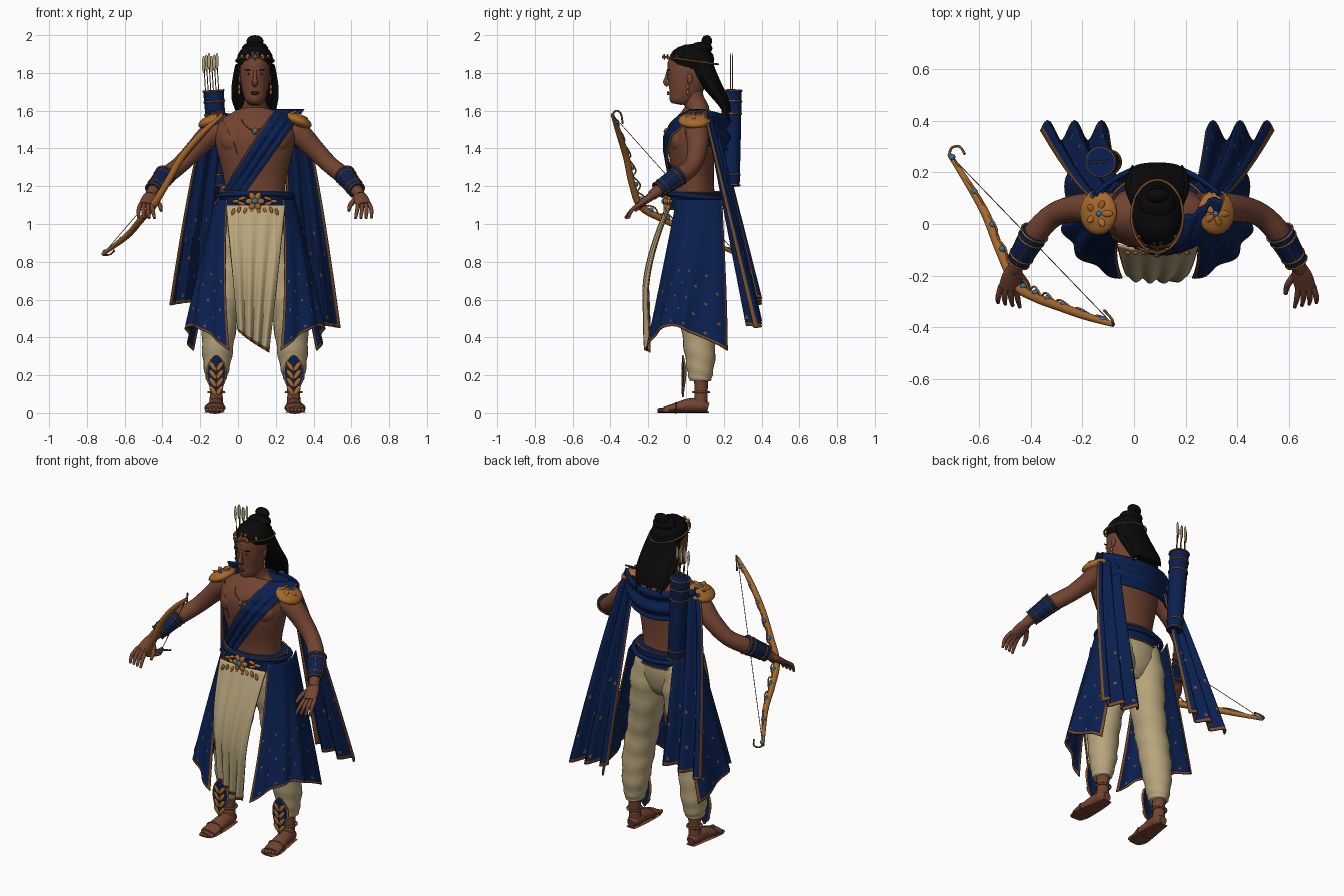
import bpy, bmesh
from math import sin, cos, pi, radians, sqrt
from mathutils import Vector, Matrix, Euler

cube = bpy.data.objects.get("Cube")
if cube:
    bpy.data.objects.remove(cube, do_unlink=True)

CENTRE = .09  # the body stands a little to its left of the origin


def material(name, *rgb):
    mat = bpy.data.materials.new(name)
    mat.use_nodes = True
    mat.diffuse_color = (*rgb, 1)
    mat.node_tree.nodes["Principled BSDF"].inputs["Base Color"].default_value = (*rgb, 1)
    return mat


skin = material("brown skin", .17, .058, .031)
blue = material("deep blue cloth", .003, .014, .078)
cream = material("cream cloth", .47, .375, .2)
gold = material("orange gold", .38, .14, .025)
trim = material("dull gold trim", .19, .075, .022)
black = material("black hair", .003, .003, .003)
gem = material("light blue gem", .03, .17, .38)
lip = material("dark lip", .11, .035, .025)
white = material("eye white", .4, .36, .32)


def lerp(a, b, t):
    return a + (b - a) * t


def finish(bm, name, *mats):
    bmesh.ops.recalc_face_normals(bm, faces=bm.faces)
    bmesh.ops.translate(bm, verts=bm.verts, vec=(CENTRE, 0, 0))
    mesh = bpy.data.meshes.new(name)
    bm.to_mesh(mesh)
    bm.free()
    for mat in mats:
        mesh.materials.append(mat)
    mesh.shade_smooth()
    mesh.set_sharp_from_angle(angle=radians(55))
    obj = bpy.data.objects.new(name, mesh)
    bpy.context.collection.objects.link(obj)
    return obj


def spline(pts, steps, closed=False):
    n, out = len(pts), []
    get = lambda i: pts[i % n] if closed else pts[max(0, min(n - 1, i))]
    for i in range(n if closed else n - 1):
        a, b, c, d = (get(i + k) for k in (-1, 0, 1, 2))
        for j in range(steps):
            t = j / steps
            out.append([q + t / 2 * (r - p + t * (2 * p - 5 * q + 4 * r - w + t * (3 * (q - r) + w - p)))
                        for p, q, r, w in zip(a, b, c, d)])
    return out if closed else out + [list(pts[-1])]


def sweep(name, paths, mat, sides=16, steps=4, ref=(1, 0, 0), closed=False, ripple=0):
    """Loft ellipses along paths of (x, y, z, radius, other radius)."""
    bm = bmesh.new()
    for path in paths:
        pts = spline([p if len(p) == 5 else (*p, p[3]) for p in path], steps, closed)
        n, rings = len(pts), []
        for k, (x, y, z, ra, rb) in enumerate(pts):
            ahead = pts[(k + 1) % n] if closed else pts[min(k + 1, n - 1)]
            behind = pts[k - 1] if closed else pts[max(k - 1, 0)]
            t = (Vector(ahead[:3]) - Vector(behind[:3])).normalized()
            a = Vector(ref) - t * t.dot(Vector(ref))
            a.normalize()
            b = t.cross(a)
            ring = []
            for j in range(sides):
                g = 2 * pi * j / sides
                f = 1 + ripple * sin(k * 1.6 + 2 * sin(g))
                ring.append(bm.verts.new(Vector((x, y, z)) + a * ra * f * cos(g) + b * rb * f * sin(g)))
            rings.append(ring)
        for k in range(n if closed else n - 1):
            p, q = rings[k], rings[(k + 1) % n]
            for j in range(sides):
                bm.faces.new((p[j - 1], p[j], q[j], q[j - 1]))
        if not closed:
            bm.faces.new(rings[0])
            bm.faces.new(rings[-1])
    return finish(bm, name, mat)


def hoop(name, c, rx, ry, r, mat, axis=(0, 0, 1)):
    turn = Vector((0, 0, 1)).rotation_difference(Vector(axis))
    pts = [(*(Vector(c) + turn @ Vector((rx * cos(k * pi / 8), ry * sin(k * pi / 8), 0))), r) for k in range(16)]
    return sweep(name, [pts], mat, 8, 2, axis, True)


def blobs(name, items, mat):
    """Ellipsoids given as (centre, radii, rotation)."""
    bm = bmesh.new()
    for c, r, *rot in items:
        place = Matrix.LocRotScale(Vector(c), Euler(rot[0] if rot else (0, 0, 0)), Vector(r))
        bmesh.ops.create_uvsphere(bm, u_segments=16, v_segments=10, radius=1, matrix=place)
    return finish(bm, name, mat)


def sheet(name, shape, nu, nv, mats, motif=False, thick=.008):
    """Cloth from shape(u, v); border faces and scattered motifs take the second colour."""
    bm = bmesh.new()
    grid = [[bm.verts.new(shape(i / nu, j / nv)) for j in range(nv + 1)] for i in range(nu + 1)]
    for i in range(nu):
        for j in range(nv):
            face = bm.faces.new((grid[i][j], grid[i][j + 1], grid[i + 1][j + 1], grid[i + 1][j]))
            edge = i == nu - 1 or j in (0, nv - 1)
            spot = motif and i > nu * .45 and i % 6 == 3 and (j + i // 6 * 4) % 9 == 4
            face.material_index = int(len(mats) > 1 and (edge or spot))
    obj = finish(bm, name, *mats)
    solid = obj.modifiers.new("thickness", "SOLIDIFY")
    solid.thickness, solid.offset = thick, 0
    return obj


# Torso and neck, as (height, depth centre, half width, half depth)
TORSO = [(1.04, .06, .165, .12), (1.15, .045, .16, .108), (1.25, .04, .168, .108), (1.38, .03, .2, .122),
         (1.47, .03, .215, .125), (1.54, .045, .195, .1), (1.585, .055, .125, .075), (1.61, .06, .075, .062),
         (1.66, .04, .056, .056), (1.72, .03, .055, .055)]
sweep("torso", [[(0, y, z, rx, ry) for z, y, rx, ry in TORSO]], skin, 32)
blobs("chest_muscles", [((s * .085, -.03, 1.44), (.1, .056, .075)) for s in (1, -1)], skin)


def chest(x, z, gap=.014):
    """Depth of the front of the torso."""
    h = min(z, 1.5)
    low, high = next((a, b) for a, b in zip(TORSO, TORSO[1:]) if h <= b[0])
    y, rx, ry = (lerp(low[k], high[k], (h - low[0]) / (high[0] - low[0])) for k in (1, 2, 3))
    return y - ry * sqrt(max(.06, 1 - (x / rx) ** 2)) - gap + max(0, (z - 1.5) * 10) ** 2 * .1


# Head and face
HEAD = [(1.635, -.05, .02, .025), (1.65, -.045, .045, .05), (1.69, -.02, .063, .08), (1.74, 0, .074, .1),
        (1.8, .01, .08, .11), (1.86, .015, .078, .108), (1.91, .02, .06, .085), (1.93, .02, .02, .03)]
sweep("head", [[(0, y, z, rx, ry) for z, y, rx, ry in HEAD]], skin, 28)
sweep("nose", [[(0, -.092, 1.82, .008), (0, -.103, 1.775, .01), (0, -.11, 1.75, .016, .012),
                (0, -.094, 1.735, .012)]], skin, 10)
both = (1, -1)
blobs("ears", [((s * .078, .02, 1.77), (.009, .016, .028)) for s in both], skin)
blobs("eyes", [((s * .033, -.086, 1.795), (.014, .007, .005)) for s in both], white)
blobs("pupils", [((s * .033, -.091, 1.795), (.006, .003, .005)) for s in both], black)
blobs("eyebrows", [((s * .035, -.09, 1.815), (.021, .006, .003), (0, s * -.12, 0)) for s in both], black)
blobs("lips", [((0, -.095, z), (.023, .007, .005)) for z in (1.697, 1.688)], lip)
blobs("earrings", [((s * .084, .01, z), (.007, .007, .014)) for s in both for z in (1.725, 1.698)], gold)

# Hair swept back, with loose strands and a top knot
blobs("hair_cap", [((0, .03, 1.87), (.096, .12, .083)), ((0, .08, 1.93), (.07, .06, .035)),
                   ((0, .11, 1.968), (.045, .028, .032))], black)
sweep("back_hair", [[(0, .06, 1.87, .085, .08), (0, .1, 1.8, .105, .06), (0, .15, 1.72, .113, .045),
                     (0, .195, 1.65, .108, .033), (0, .22, 1.59, .09, .02)]], black, 24)
sweep("hair_strands", [[(x * .85, .08, 1.84, .02), (x, .13, 1.74, .023), (x * 1.02, .18, 1.66, .021),
                        (x * .95, .225, 1.57 + .02 * cos(k * 2), .004)]
                       for k, x in enumerate(.1 * (j / 4 - 1) for j in range(9))], black, 8)

# Head band with jewels
hoop("head_band", (0, .03, 1.865), .1, .142, .005, trim, (0, .14, 1))
blobs("head_band_jewels", [((.08 * sin(a), .03 - .145 * cos(a), 1.885), (.011, .006, .01 + .006 * cos(a)))
                           for a in (-1, -.5, 0, .5, 1)], gold)
blobs("forehead_gem", [((0, -.123, 1.885), (.006, .005, .008))], gem)
blobs("forehead_mark", [((0, -.095, 1.843), (.004, .004, .016))], white)

# Arms, hands, bracers and shoulder plates
for s, side in ((1, "left"), (-1, "right")):
    def m(*pts):
        return [(s * p[0], *p[1:]) for p in pts]

    sweep(side + "_arm", [m((.16, .055, 1.51, .065), (.24, .06, 1.47, .062), (.315, .06, 1.395, .053),
                            (.4, .035, 1.31, .046), (.475, -.04, 1.25, .046), (.54, -.15, 1.175, .031),
                            (.555, -.18, 1.15, .027))], skin, 20)
    sweep(side + "_palm", [m((.55, -.165, 1.16, .027, .022), (.56, -.2, 1.135, .04, .021),
                             (.575, -.25, 1.1, .04, .016))], skin)
    fingers = [m((.547 + .019 * k, -.24, 1.107, .012), (.541 + .025 * k, -.285, 1.075, .011),
                 (.532 + .028 * k, -.322 + .006 * k, 1.03, .007)) for k in range(4)]
    thumb = m((.53, -.2, 1.13, .014), (.505, -.235, 1.1, .013), (.497, -.27, 1.07, .008))
    sweep(side + "_fingers", fingers + [thumb], skin, 10)
    top, low = Vector((s * .475, -.035, 1.26)), Vector((s * .538, -.145, 1.18))
    sweep(side + "_bracer", [[(*top, .055), (*top.lerp(low, .5), .05), (*low, .045)]], blue, 20)
    for k, t in enumerate((0, .2, .8, 1)):
        hoop(f"{side}_bracer_band_{k}", top.lerp(low, t), lerp(.055, .045, t), lerp(.055, .045, t), .0035, gold, low - top)
    turn = Vector((0, 0, 1)).rotation_difference(low - top)
    spokes = [turn @ Vector((cos(a), sin(a), 0)) for a in (k * pi / 3 for k in range(6))]
    sweep(side + "_bracer_bars", [[(*(top + d * .055), .002), (*(low + d * .045), .002)] for d in spokes], gold, 6)
    tilt = (0, s * .4, 0)
    blobs(side + "_shoulder_plate", [((s * .228, .045, 1.548), (.078, .088, .033), tilt)], gold)
    petals = [((s * .226 + .032 * cos(a), .04 + .032 * sin(a), 1.579 - .4 * s * .032 * cos(a)), (.024, .013, .007),
               (0, tilt[1], a)) for a in (2 * pi * k / 5 for k in range(5))]
    blobs(side + "_shoulder_petals", petals, gold)
    blobs(side + "_shoulder_gem", [((s * .226, .04, 1.584), (.011, .011, .008))], gem)

    # Trousers, feet and shin guards
    sweep(side + "_trouser_leg", [m((.085, .06, 1.12, .085, .105), (.105, .065, .97, .108, .125),
                                    (.125, .07, .8, .1, .108), (.16, .06, .62, .09, .098), (.19, .065, .45, .09, .09),
                                    (.2, .075, .3, .078, .08), (.205, .075, .2, .06, .065),
                                    (.205, .075, .17, .05, .055))], cream, 24, 5, ripple=.035)
    sweep(side + "_ankle", [m((.205, .08, .22, .042), (.205, .08, .11, .034), (.205, .075, .04, .038))], skin)
    sweep(side + "_foot", [m((.205, .118, .03, .025, .024), (.205, .08, .038, .04, .036), (.207, .02, .04, .042, .038),
                             (.212, -.06, .027, .05, .025), (.215, -.115, .018, .048, .016))], skin)
    blobs(side + "_toes", [((s * (.177 + .019 * k), -.13 + .007 * k, .014), (.012, .022, .013)) for k in range(5)], skin)
    sweep(side + "_sole", [m((.205, .12, .004, .03, .004), (.205, .04, .004, .042, .004),
                             (.215, -.1, .004, .054, .004), (.215, -.15, .004, .035, .004))], skin)
    hoop(side + "_anklet", (s * .205, .08, .11), .042, .042, .006, trim)
    hoop(side + "_foot_strap", (s * .212, -.055, .027), .052, .028, .004, trim, (0, 1, 0))

    def shin(u, v):
        x = (2 * v - 1) * (.004 + .05 * sin(pi * u ** .8) ** .9)
        return s * .205 + x, -.016 + 5 * x * x, .305 - .22 * u

    sheet(side + "_shin_guard", shin, 24, 14, (blue, gold))
    blobs(side + "_shin_leaves", [((s * .205 + d * .018, -.019, .12 + .042 * k), (.012, .006, .029), (0, d * .6, 0))
                                  for k in range(4) for d in both], gold)

    # Skirt side panel, open at the front and wide open at the back
    def skirt(u, v):
        a = radians(lerp(lerp(44, 22, u), lerp(125, 115, u), v))
        fold = 1 + .035 * u * sin(v * pi * 7)
        depth = lerp(.15, .235, u) * (lerp(1.5, 2.1, u) if a > pi / 2 else 1)
        return (s * lerp(.21, .36, u) * fold * sin(a), lerp(.06, .01, u) - depth * fold * cos(a),
                lerp(1.13, .33 + .13 * sin(pi * v), u))

    sheet(side + "_skirt_panel", skirt, 60, 48, (blue, trim), True)

    # Long mantle tail falling behind the shoulder
    hem = .45 if s > 0 else .57

    def tail(u, v):
        x = lerp(lerp(.15, .25, v), lerp(.19, .45, v), u ** .75)
        wave = .03 * sin(v * pi * 5) * (.3 + u)
        return s * x, lerp(.15, .36, u) + wave - .05 * v * (1 - u), lerp(1.57, hem + .04 * (1 - v), u)

    sheet(side + "_mantle_tail", tail, 60, 30, (blue, trim), True)

# Seat joining the trouser legs
sweep("trouser_seat", [[(0, .06, 1.13, .172, .125), (0, .065, 1.03, .18, .125), (0, .065, .93, .15, .1),
                        (0, .065, .88, .07, .06)]], cream, 28)


# Diagonal sash and the mantle across the upper back
def sash(u, v):
    x, z = lerp(lerp(.1, .26, v), lerp(-.22, -.1, v), u), lerp(1.605, 1.1, u)
    return x, chest(x, z, .02) + .005 * sin(v * pi * 6), z


def mantle(u, v):
    x = lerp(.24, -.24, u)
    return x, .22 - 1.9 * x * x + .012 * sin(v * pi * 4), lerp(1.6, 1.42, v) - .03 * sin(pi * u)


sheet("chest_sash", sash, 60, 32, (blue, trim))
sheet("back_mantle", mantle, 30, 20, (blue,), thick=.012)


# Front apron in soft folds
def apron(u, v):
    x = lerp(lerp(-.155, .16, v), lerp(-.09, .075, v), u)
    bulge = -.1 - .12 * sin(min(1, u * 1.5) * pi / 2) + .03 * max(0, u - .6)
    return x, bulge + .012 * sin(v * pi * 8 + u * 2) * (.1 + u) + .8 * x * x, lerp(1.1, lerp(.44, .32, v ** .8), u)


sheet("front_apron", apron, 40, 60, (cream, trim))

# Belt with flower buckle and leaf pendants
sweep("belt", [[(0, .05, z, .19, .14) for z in (1.08, 1.12, 1.17)]], blue, 32)
for k, z in enumerate((1.08, 1.17)):
    hoop(f"belt_cord_{k}", (0, .05, z), .192, .142, .005, trim)
hoop("waist_roll", (0, .06, 1.145), .2, .155, .014, blue, (0, .1, 1))
blobs("buckle_petals", [((.03 * cos(a), -.108, 1.12 + .03 * sin(a)), (.022, .012, .016), (0, -a, 0))
                        for a in (2 * pi * k / 6 for k in range(6))], gold)
blobs("buckle_gem", [((0, -.118, 1.12), (.016, .012, .016))], gem)
blobs("buckle_scrolls", [((s * x, -.1 + x * x * 2, z), (.022, .01, .009), (0, s * turn, 0))
                         for s in both for x, z, turn in ((.068, 1.135, .3), (.07, 1.108, -.3), (.1, 1.12, 0))], gold)
blobs("belt_leaves", [((s * x, -.112, z), (.009, .008, .019), (0, s * -.3, 0))
                      for s in both for x, z in ((.02, 1.065), (.052, 1.07), (.085, 1.075), (.115, 1.065))], gold)

# Necklace and thread
sweep("necklace", [[(x, chest(x, z, .01), z, .0035) for x, z in
                    ((-.08, 1.59), (-.065, 1.54), (-.03, 1.505), (0, 1.495), (.03, 1.505), (.065, 1.54), (.08, 1.59))]],
      trim, 8)
blobs("necklace_pendant", [((0, -.106, 1.49), (.015, .008, .018))], gold)
blobs("necklace_gem", [((0, -.112, 1.49), (.009, .006, .011))], gem)
sweep("chest_thread", [[(x, chest(x, z, .008), z, .0025) for x, z in
                        ((-.17, 1.55), (-.14, 1.49), (-.11, 1.43), (-.095, 1.37))]], trim, 6)

# Quiver and arrows
low, top = Vector((-.185, .24, 1.2)), Vector((-.22, .24, 1.71))
sweep("quiver", [[(*low, .044), (*low.lerp(top, .5), .05), (*top, .055)]], blue, 24)
for k, t in enumerate((.01, .12, .75, .88, .99)):
    hoop(f"quiver_band_{k}", low.lerp(top, t), .044 + .011 * t, .044 + .011 * t, .005, trim, top - low)
spread = [(-.272 + .014 * k, .235 + .012 * (k % 2)) for k in range(6)]
sweep("arrow_shafts", [[(x + .016, y, 1.6, .0025), (x, y, 1.87, .0025)] for x, y in spread], trim, 6)
blobs("arrow_feathers", [((x, y, 1.845 + .008 * (k % 3)), (.009, .003, .045)) for k, (x, y) in enumerate(spread)], cream)

# Bow with braided edge, ribbon, hooked tips and string
BOW = [(-.17, -.39, 1.58, .009), (-.28, -.355, 1.48, .016), (-.39, -.315, 1.35, .018), (-.47, -.285, 1.21, .018),
       (-.545, -.235, 1.09, .02), (-.61, -.1, 1.015, .018), (-.675, .06, .94, .017), (-.805, .27, .84, .009)]
sweep("bow", [BOW], gold, 14, 6)
tips = [Vector(BOW[0][:3]), Vector(BOW[-1][:3])]
sweep("bow_string", [[(*p, .002) for p in tips]], trim, 6)
middle = (tips[0] + tips[1]) / 2
braid, beads = [], []
for k, p in enumerate(spline(BOW, 6)):
    inward = (middle - Vector(p[:3])).normalized()
    braid.append((*(Vector(p[:3]) + inward * (.016 + .026 * abs(sin(k * pi / 4)))), .004))
    if k % 4 == 2:
        beads.append((Vector(p[:3]) + inward * .02, (.013, .013, .013)))
sweep("bow_braid", [braid], gold, 8, 2)
blobs("bow_beads", beads, gem)
hooks = [((tips[0], (-.175, -.37, 1.6), (-.195, -.345, 1.585), (-.205, -.335, 1.53))),
         ((tips[1], (-.795, .295, .835), (-.765, .3, .84), (-.745, .27, .86)))]
sweep("bow_hooks", [[(*p, .005) for p in hook] for hook in hooks], trim, 8)
